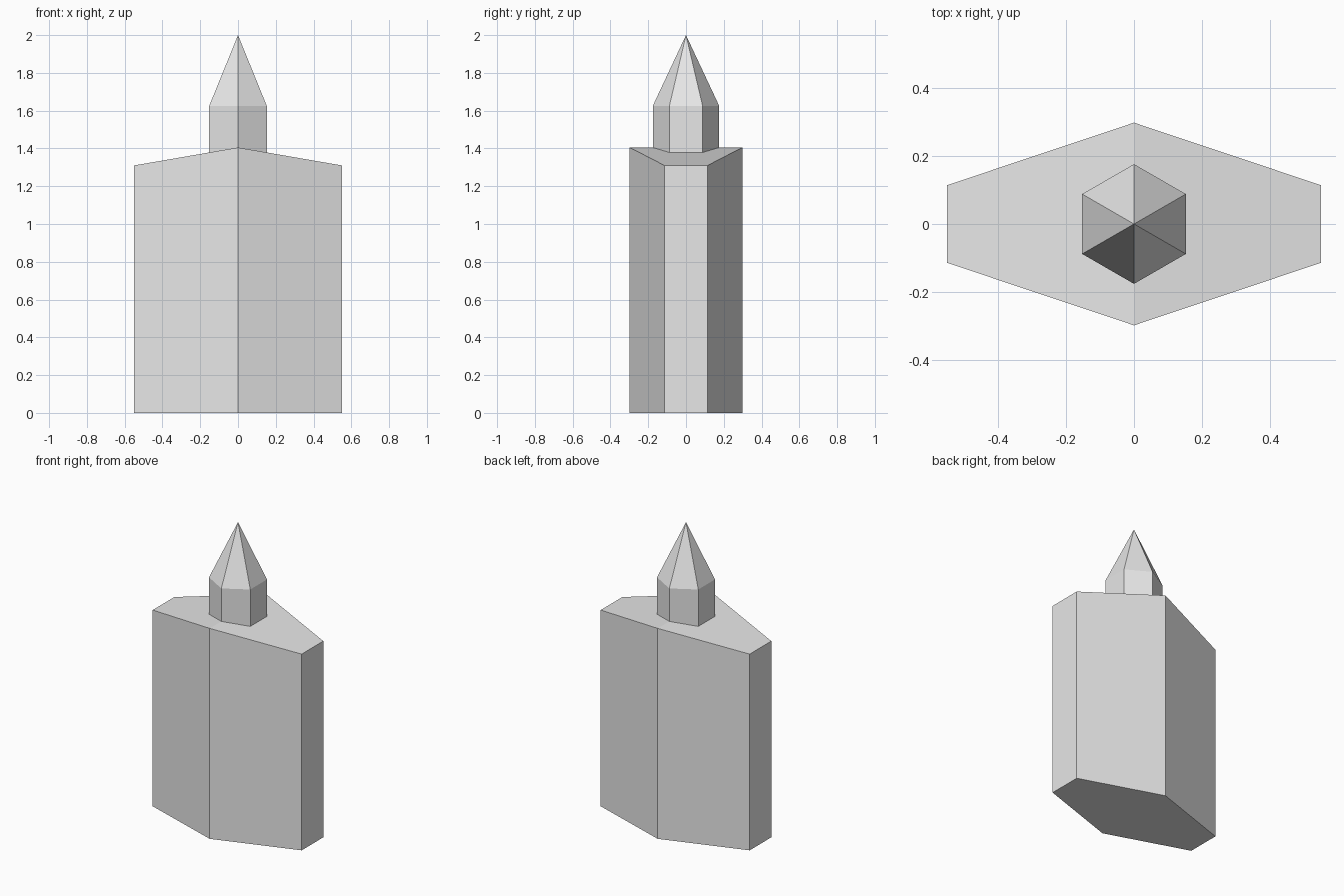
import bpy
import math

cube = bpy.data.objects.get("Cube")
if cube:
    bpy.data.objects.remove(cube, do_unlink=True)

# Single flat grey
grey = bpy.data.materials.new("light_grey")
grey.use_nodes = True
colour = (0.8, 0.8, 0.8, 1)
grey.diffuse_color = colour
grey.node_tree.nodes["Principled BSDF"].inputs["Base Color"].default_value = colour

HALF_W, HALF_D, END_D = 0.55, 0.298, 0.114
EAVE, RIDGE = 1.31, 1.405
NECK_R, NECK_TOP, TIP = 0.176, 1.625, 2.0


def roof_z(x):
    return RIDGE - (RIDGE - EAVE) * abs(x) / HALF_W


def make(name, verts, faces):
    mesh = bpy.data.meshes.new(name)
    mesh.from_pydata(verts, [], faces)
    mesh.materials.append(grey)
    obj = bpy.data.objects.new(name, mesh)
    bpy.context.collection.objects.link(obj)
    return obj


def walls(n):
    return [(i, (i + 1) % n, n + (i + 1) % n, n + i) for i in range(n)]


# Six-sided body with a shallow ridged roof
outline = [(0, -HALF_D), (HALF_W, -END_D), (HALF_W, END_D),
           (0, HALF_D), (-HALF_W, END_D), (-HALF_W, -END_D)]
n = len(outline)
base = [(x, y, 0) for x, y in outline]
top = [(x, y, roof_z(x)) for x, y in outline]
roof = [(n, n + 1, n + 2, n + 3), (n + 3, n + 4, n + 5, n)]
make("body", base + top, walls(n) + roof + [tuple(reversed(range(n)))])

# Hexagonal neck resting on the roof, with a pointed cap
ring = [(NECK_R * math.sin(i * math.tau / n), -NECK_R * math.cos(i * math.tau / n))
        for i in range(n)]
low = [(x, y, roof_z(x)) for x, y in ring]
high = [(x, y, NECK_TOP) for x, y in ring]
cap = [(n + i, n + (i + 1) % n, 2 * n) for i in range(n)]
make("pointed_spire", low + high + [(0, 0, TIP)], walls(n) + cap)
